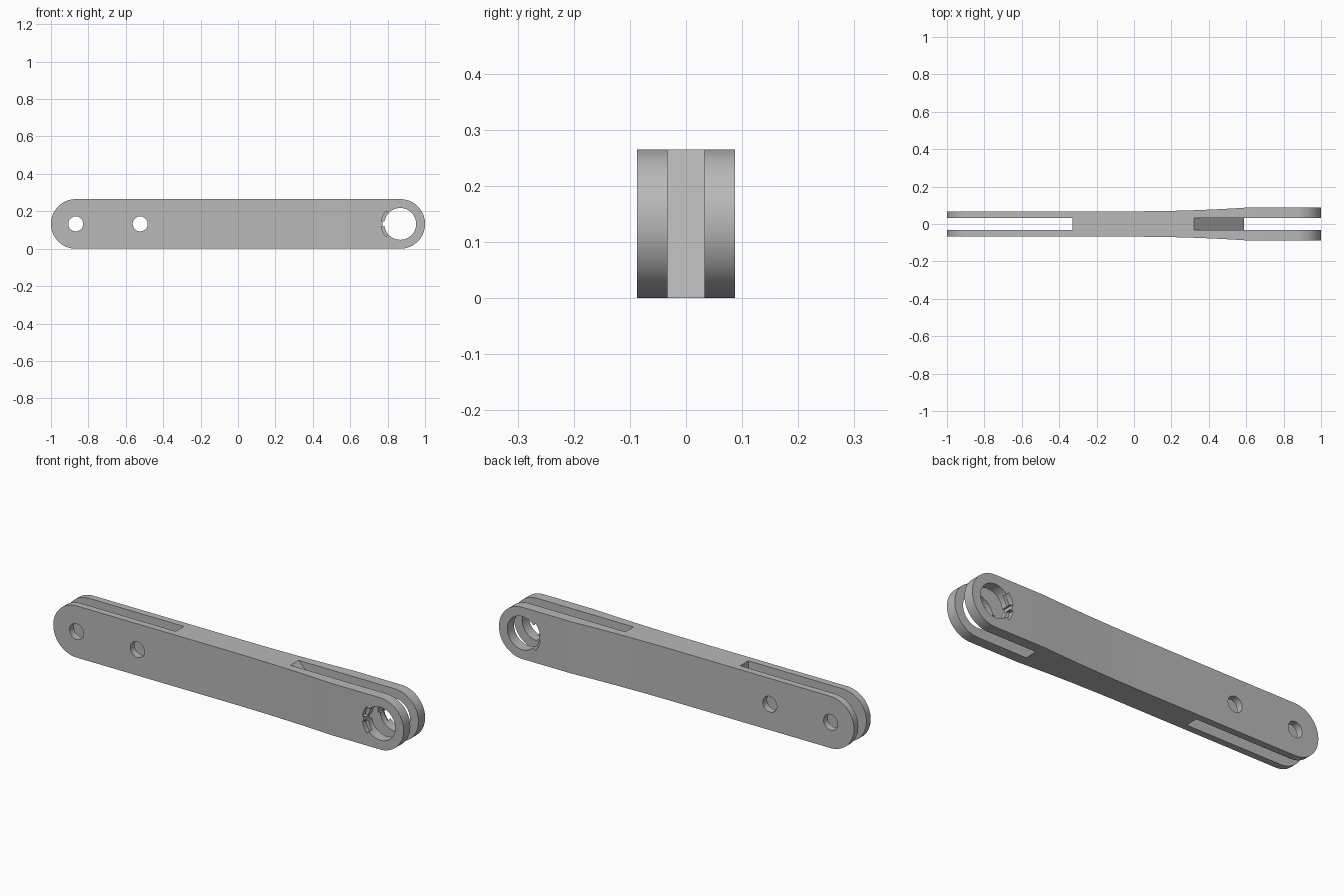
import bpy, bmesh
from math import cos, sin, pi, radians

cube = bpy.data.objects.get("Cube")
if cube:
    bpy.data.objects.remove(cube, do_unlink=True)

HALF_H = 0.1325          # half height, also the end radius
PIVOT = 1 - HALF_H       # x of the end centres
SLOT = 0.033             # half width of the fork slots

steel = bpy.data.materials.new("plain_grey")
steel.use_nodes = True
grey = (0.48, 0.48, 0.48, 1)
steel.diffuse_color = grey
steel.node_tree.nodes["Principled BSDF"].inputs["Base Color"].default_value = grey


def prism(name, outline, low, high, axis):
    """Extrude a 2D outline along y (outline is x, z) or z (outline is x, y)."""
    def place(p, d):
        return (p[0], d, p[1]) if axis == "y" else (p[0], p[1], d)
    bm = bmesh.new()
    face = bm.faces.new([bm.verts.new(place(p, low)) for p in outline])
    ext = bmesh.ops.extrude_face_region(bm, geom=[face])
    move = (0, high - low, 0) if axis == "y" else (0, 0, high - low)
    bmesh.ops.translate(bm, vec=move,
                        verts=[v for v in ext["geom"] if isinstance(v, bmesh.types.BMVert)])
    bmesh.ops.recalc_face_normals(bm, faces=bm.faces)
    mesh = bpy.data.meshes.new(name)
    bm.to_mesh(mesh)
    bm.free()
    obj = bpy.data.objects.new(name, mesh)
    bpy.context.collection.objects.link(obj)
    mesh.materials.append(steel)
    return obj


def arc(cx, r, start, end, n):
    steps = [radians(start + (end - start) * i / n) for i in range(n + 1)]
    return [(cx + r * cos(a), HALF_H + r * sin(a)) for a in steps]


def circle(cx, r, n=48):
    return arc(cx, r, 0, 360, n)[:-1]


def cut(obj, cutter, operation="DIFFERENCE"):
    mod = obj.modifiers.new(cutter.name, "BOOLEAN")
    mod.object, mod.operation, mod.solver = cutter, operation, "EXACT"
    bpy.context.view_layer.objects.active = obj
    bpy.ops.object.modifier_apply(modifier=mod.name)
    bpy.data.objects.remove(cutter, do_unlink=True)


# Arm body: plan outline that flares gently toward the wide fork
flare = [(0.59 * i / 12, 0.068 + 0.019 * (i / 12) ** 2) for i in range(13)]
side = [(-1.1, 0.068)] + flare + [(1.1, 0.087)]
plan = side + [(x, -y) for x, y in reversed(side)]
arm = prism("link_arm", plan, -0.1, 0.4, "z")

# Rounded ends
stadium = arc(PIVOT, HALF_H, -90, 90, 40) + arc(-PIVOT, HALF_H, 90, 270, 40)
cut(arm, prism("rounded_outline", stadium, -0.3, 0.3, "y"), "INTERSECT")

# Fork slots: square floor on one end, sloped floor on the other
cut(arm, prism("square_slot", [(-1.2, -0.1), (-0.33, -0.1), (-0.33, 0.4), (-1.2, 0.4)],
               -SLOT, SLOT, "y"))
cut(arm, prism("sloped_slot", [(0.69, -0.1), (1.2, -0.1), (1.2, 0.365), (0.22, 0.365)],
               -SLOT, SLOT, "y"))

# Pin holes and the large bearing hole
for name, x, r in (("end_pin", -PIVOT, 0.04), ("inner_pin", -0.523, 0.04),
                   ("bearing", PIVOT, 0.085)):
    cut(arm, prism(name, circle(x, r), -0.3, 0.3, "y"))

# Retainer recesses beside the bearing hole on both outer faces
for low, high in ((-0.2, -0.062), (0.062, 0.2)):
    for start, end in ((138, 172), (188, 222)):
        pocket = arc(PIVOT, 0.102, start, end, 10) + arc(PIVOT, 0.075, end, start, 10)
        cut(arm, prism("retainer_pocket", pocket, low, high, "y"))
notch = arc(PIVOT, 0.096, 172, 188, 6) + arc(PIVOT, 0.075, 188, 172, 6)
cut(arm, prism("centre_notch", notch, -0.3, 0.3, "y"))

# Smooth curved walls, crisp edges
bpy.ops.object.select_all(action="DESELECT")
arm.select_set(True)
bpy.context.view_layer.objects.active = arm
bpy.ops.object.shade_smooth_by_angle(angle=radians(25))
